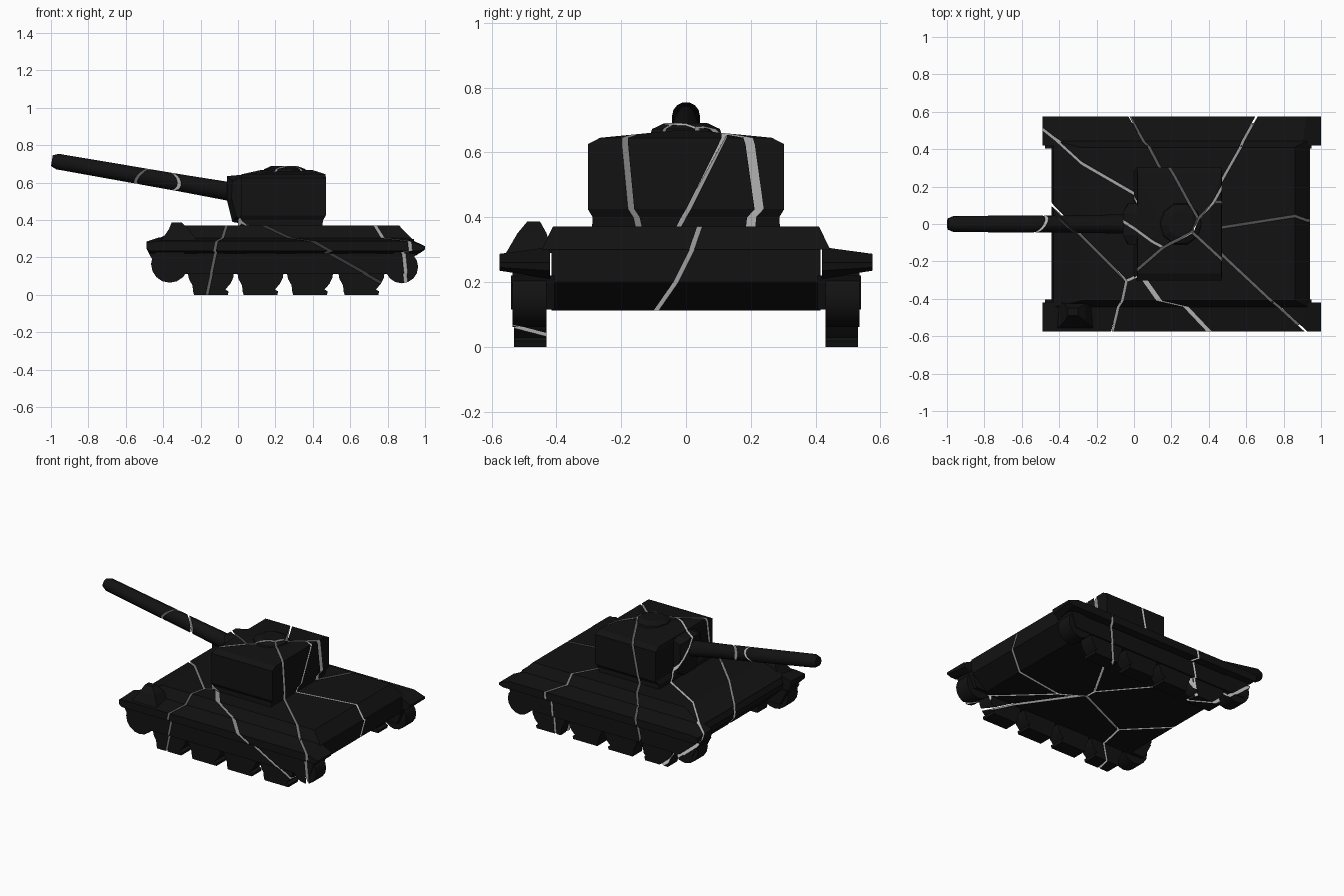
import bpy, bmesh
from math import cos, sin, pi, radians
from mathutils import Vector

if "Cube" in bpy.data.objects:
    bpy.data.objects.remove(bpy.data.objects["Cube"])

def material(name, v):
    m = bpy.data.materials.new(name)
    m.diffuse_color = (v, v, v, 1)
    m.use_nodes = True
    m.node_tree.nodes["Principled BSDF"].inputs["Base Color"].default_value = m.diffuse_color
    return m

BLACK = material("black_shell", 0.006)
GREY = material("crack_grey", 0.5)
GAP = 0.007

# Shatter centres: the whole model is split into these cells
SEEDS = [Vector(p) for p in (
    (0.645, 0.10, 0.35), (0.265, 0.315, 0.38), (0.065, 0.21, 0.42),
    (-0.01, 0.08, 0.33), (0.375, -0.375, 0.40), (0.67, -0.06, 0.43),
    (0.24, -0.47, 0.16), (-0.42, -0.33, 0.30), (-0.97, 0.0, 0.75))]

def shatter(bm):
    """Split a closed mesh into cells with narrow gaps and grey inner walls."""
    out = bmesh.new()
    for i, a in enumerate(SEEDS):
        cell = bm.copy()
        for j, b in enumerate(SEEDS):
            if i == j or not cell.verts:
                continue
            n = (b - a).normalized()
            bmesh.ops.bisect_plane(
                cell, geom=cell.verts[:] + cell.edges[:] + cell.faces[:],
                plane_co=(a + b) / 2 - n * GAP, plane_no=n, clear_outer=True)
            rim = [e for e in cell.edges if e.is_boundary]
            if rim:
                for f in bmesh.ops.holes_fill(cell, edges=rim, sides=0)["faces"]:
                    f.material_index = 1
        if cell.faces:
            bmesh.ops.recalc_face_normals(cell, faces=cell.faces[:])
            tmp = bpy.data.meshes.new("tmp")
            cell.to_mesh(tmp)
            out.from_mesh(tmp)
            bpy.data.meshes.remove(tmp)
        cell.free()
    return out

def loft(name, rings, smooth=False):
    """Closed solid through a list of equal-length rings."""
    bm = bmesh.new()
    vs = [[bm.verts.new(p) for p in r] for r in rings]
    n = len(rings[0])
    for r0, r1 in zip(vs, vs[1:]):
        for k in range(n):
            bm.faces.new((r0[k], r0[(k + 1) % n], r1[(k + 1) % n], r1[k]))
    bm.faces.new(vs[0])
    bm.faces.new(vs[-1])
    bmesh.ops.recalc_face_normals(bm, faces=bm.faces[:])
    out = shatter(bm)
    mesh = bpy.data.meshes.new(name)
    out.to_mesh(mesh)
    bm.free()
    out.free()
    mesh.materials.append(BLACK)
    mesh.materials.append(GREY)
    ob = bpy.data.objects.new(name, mesh)
    bpy.context.collection.objects.link(ob)
    if smooth:
        bpy.ops.object.select_all(action='DESELECT')
        ob.select_set(True)
        bpy.context.view_layer.objects.active = ob
        bpy.ops.object.shade_smooth_by_angle(angle=radians(35))

def prism(name, profile, y0, y1, smooth=False):
    loft(name, [[(x, y, z) for x, z in profile] for y in (y0, y1)], smooth)

def rect(x0, x1, y0, y1, z):
    return [(x0, y0, z), (x1, y0, z), (x1, y1, z), (x0, y1, z)]

def disc(cx, cz, r, n=16):
    return [(cx + r * cos(2 * pi * k / n), cz + r * sin(2 * pi * k / n)) for k in range(n)]

# Hull tub and sloped upper deck
prism("hull_tub", [(-0.32, .112), (0.83, .112), (0.94, .2), (0.94, .3),
                   (-0.42, .3), (-0.44, .26), (-0.43, .22)], -.415, .415)
loft("upper_deck", [rect(-.43, .93, -.445, .445, .3),
                    rect(-.28, .86, -.41, .41, .372)])

# Running gear on both sides
for s, side in ((-1, "right"), (1, "left")):
    loft(side + "_fender", [[(x, s * y, z) for x, z in prof] for y, prof in (
        (.42, [(-.49, .285), (-.42, .308), (.9, .308), (1, .26), (.99, .235), (.95, .21), (-.47, .21), (-.49, .25)]),
        (.575, [(-.49, .28), (-.42, .287), (.92, .287), (1, .26), (1, .245), (.97, .235), (-.47, .235), (-.49, .25)]))])
    prism(side + "_track_side", [(-.475, .22), (-.42, .115), (.91, .115), (.95, .22)],
          s * .405, s * .54)
    for k, x in enumerate((-.145, .12, .385, .66)):
        arc = [(x + .125 * cos(radians(a)), .128 + .125 * sin(radians(a)))
               for a in range(-52, 233, 18)]
        prism(f"{side}_road_wheel_{k + 1}",
              arc + [(x - .095, .018), (x - .09, 0), (x + .09, 0), (x + .095, .018)],
              s * .43, s * .53, True)
    prism(side + "_idler_wheel", disc(-.365, .165, .1), s * .43, s * .535, True)
    prism(side + "_drive_wheel", disc(.875, .15, .088), s * .43, s * .535, True)

# Raised box on one front fender
loft("fender_box", [rect(-.41, -.22, -.555, -.41, .29),
                    rect(-.37, -.26, -.52, -.43, .35),
                    rect(-.355, -.3, -.49, -.45, .386)])

# Turret with ring, walls, bevelled roof and cupola
loft("turret", [rect(.0, .45, -.29, .29, .365), rect(.0, .455, -.288, .288, .4),
                rect(.015, .47, -.303, .303, .425), rect(.015, .47, -.303, .303, .625),
                rect(.02, .468, -.265, .265, .645), rect(.12, .4, -.04, .04, .667)])
loft("cupola", [[(.25 + r * cos(2 * pi * k / 10), r * sin(2 * pi * k / 10), z)
                 for k in range(10)] for r, z in ((.12, .645), (.11, .672), (.07, .69))])

# Gun mantlet
loft("mantlet", [[(x, y, z) for x, z in prof] for y, prof in (
    (-.11, [(.03, .39), (-.01, .42), (-.035, .52), (-.03, .61), (.03, .635)]),
    (-.06, [(.03, .38), (-.03, .39), (-.06, .51), (-.06, .635), (.03, .643)]),
    (.06, [(.03, .38), (-.03, .39), (-.06, .51), (-.06, .635), (.03, .643)]),
    (.11, [(.03, .39), (-.01, .42), (-.035, .52), (-.03, .61), (.03, .635)]))])

# Raised gun barrel
start, end = Vector((0, 0, .545)), Vector((-.995, 0, .718))
up = Vector((0, 1, 0)).cross((start - end).normalized()) * -1
rings = []
for t, r in ((0, .052), (.3, .047), (.97, .043), (1, .03)):
    c = start.lerp(end, t)
    rings.append([c + Vector((0, r * cos(2 * pi * k / 14), 0)) + up * r * sin(2 * pi * k / 14)
                  for k in range(14)])
loft("gun_barrel", rings, True)
